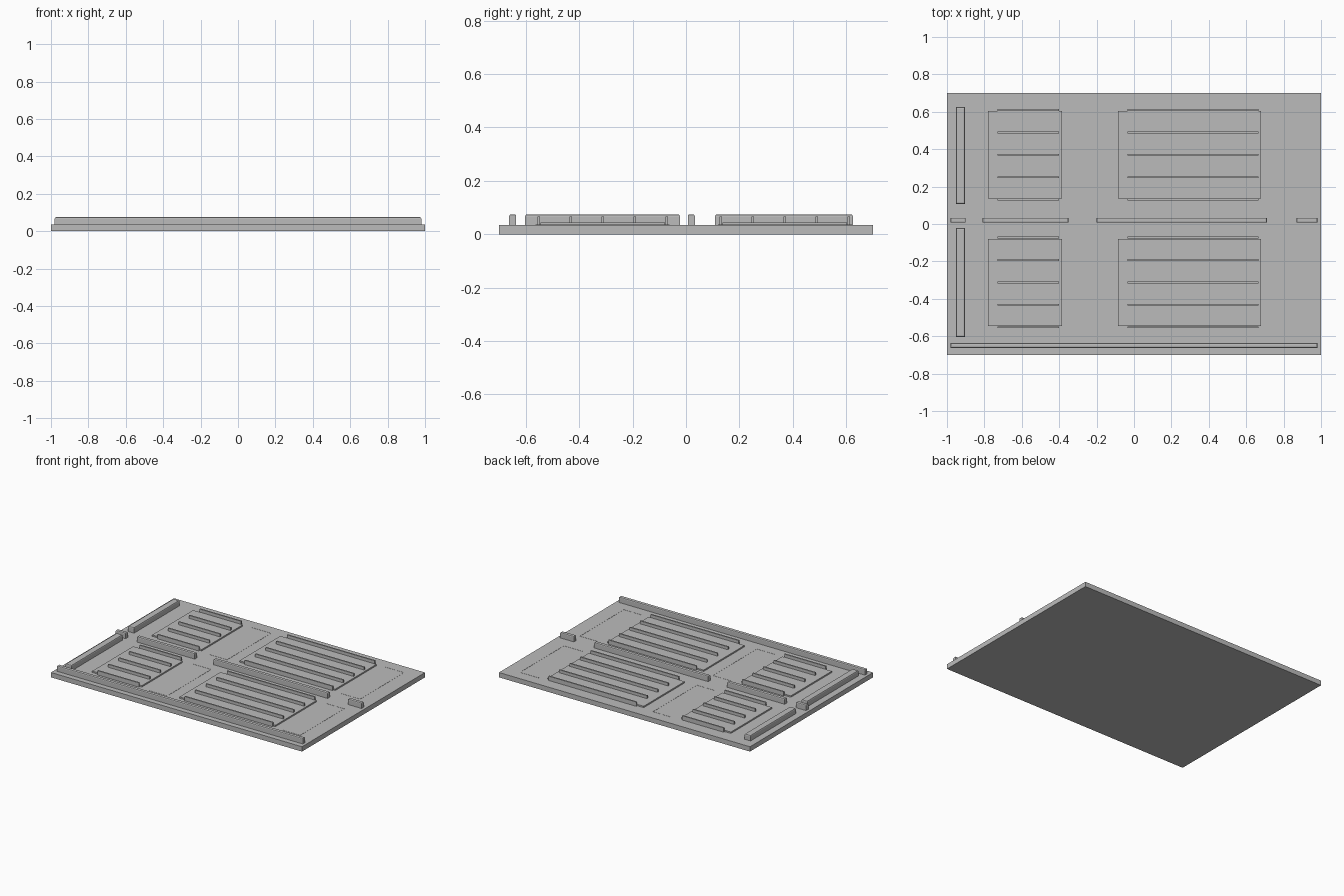
import bpy

cube = bpy.data.objects.get("Cube")
if cube:
    bpy.data.objects.remove(cube, do_unlink=True)

grey = bpy.data.materials.new("plain grey")
grey.use_nodes = True
COLOUR = (0.5, 0.5, 0.5, 1)
grey.diffuse_color = COLOUR
grey.node_tree.nodes["Principled BSDF"].inputs["Base Color"].default_value = COLOUR

FLOOR = 0.035
PAD_TOP = 0.045
RIB_TOP = 0.066
WALL_TOP = 0.075


def box(name, x0, x1, y0, y1, z0, z1, round_top=0):
    """Box between two corners, optionally with chamfered upper edges."""
    bpy.ops.mesh.primitive_cube_add(size=1)
    ob = bpy.context.object
    ob.name = name
    for v in ob.data.vertices:
        v.co.x = x1 if v.co.x > 0 else x0
        v.co.y = y1 if v.co.y > 0 else y0
        v.co.z = z1 if v.co.z > 0 else z0
    ob.data.materials.append(grey)
    if round_top:
        weights = ob.data.attributes.new("bevel_weight_edge", "FLOAT", "EDGE")
        for e in ob.data.edges:
            if all(ob.data.vertices[i].co.z == ob.data.vertices[e.vertices[0]].co.z
                   and ob.data.vertices[i].co.z > (z0 + z1) / 2 for i in e.vertices):
                weights.data[e.index].value = 1
        bevel = ob.modifiers.new("rounded top", "BEVEL")
        bevel.limit_method = "WEIGHT"
        bevel.width = round_top
        bevel.segments = 2
    return ob


# Base plate
box("base_plate", -1, 1, -0.7, 0.7, 0, FLOOR)

# Long front wall and the broken middle wall
box("front_wall", -0.98, 0.98, -0.662, -0.636, FLOOR, WALL_TOP, 0.007)
for x0, x1 in ((-0.98, -0.90), (-0.81, -0.35), (-0.20, 0.71), (0.87, 0.98)):
    box("middle_wall", x0, x1, 0.007, 0.033, FLOOR, WALL_TOP, 0.007)

# Side walls on the model's right
for y0, y1 in ((0.108, 0.625), (-0.603, -0.022)):
    box("side_wall", -0.952, -0.904, y0, y1, FLOOR, WALL_TOP, 0.008)

# Raised pads, each with five ribs and a fine bracket line beside it
for row_y in (0.37, -0.312):
    for x0, x1, rib0, rib1, line_x in ((-0.78, -0.385, -0.73, -0.40, -0.17),
                                       (-0.085, 0.68, -0.035, 0.665, 0.89)):
        box("pad", x0, x1, row_y - 0.233, row_y + 0.233, FLOOR, PAD_TOP)
        for i in range(-2, 3):
            y = row_y + i * 0.12
            box("rib", rib0, rib1, y - 0.005, y + 0.005, FLOOR, RIB_TOP)
        box("bracket_line", line_x - 0.002, line_x, row_y - 0.25, row_y + 0.25,
            FLOOR, FLOOR + 0.001)
        for y in (row_y - 0.25, row_y + 0.25):
            box("bracket_line_end", line_x - 0.15, line_x, y - 0.001, y + 0.001,
                FLOOR, FLOOR + 0.001)
